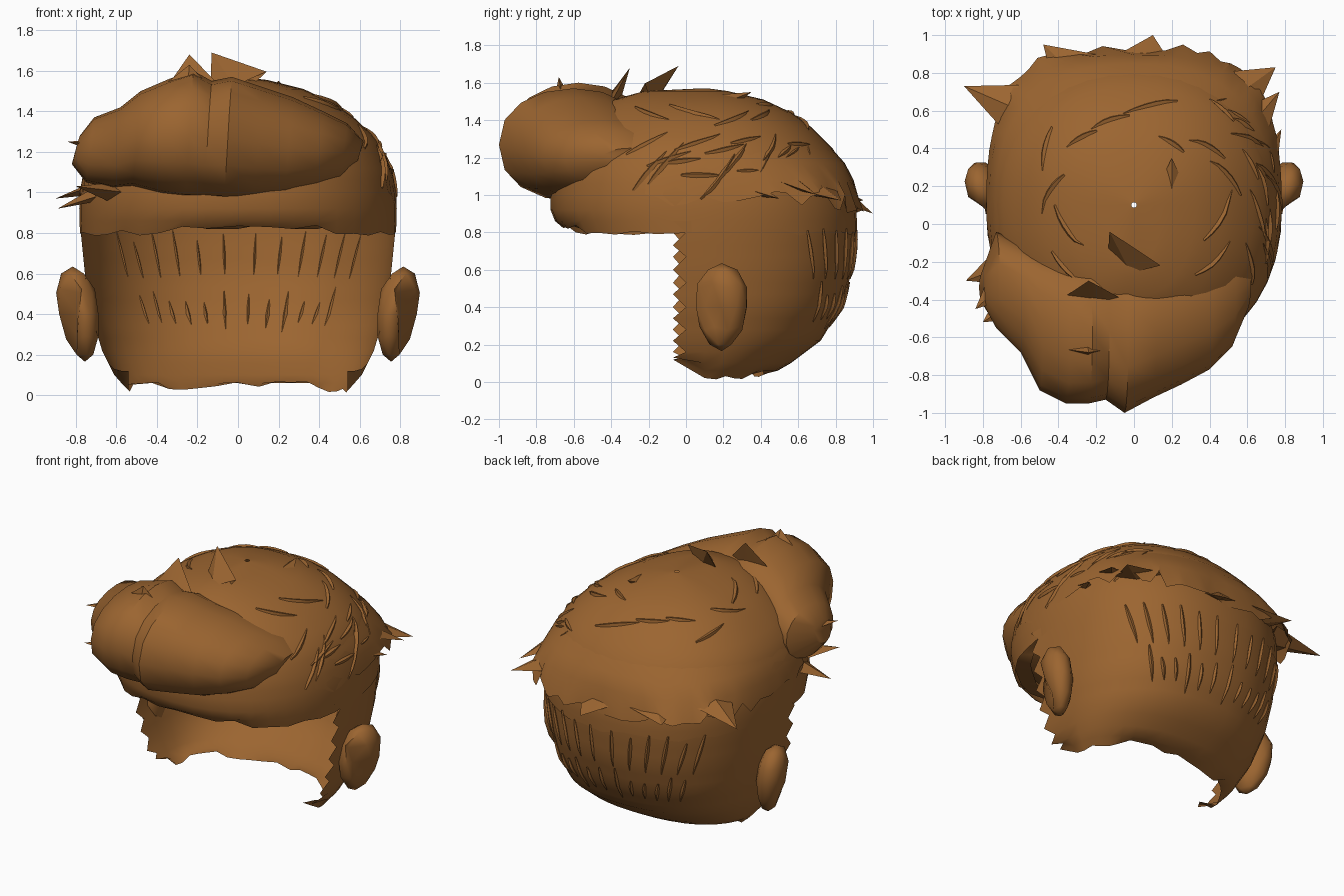
import bpy, bmesh, math, random
from mathutils import Vector, Matrix

if "Cube" in bpy.data.objects:
    bpy.data.objects.remove(bpy.data.objects["Cube"])
random.seed(4)

brown = bpy.data.materials.new("brown_hair")
brown.diffuse_color = (0.33, 0.13, 0.03, 1)
brown.use_nodes = True
brown.node_tree.nodes["Principled BSDF"].inputs["Base Color"].default_value = brown.diffuse_color
YC = 0.1
# scalp contour: height, half width, back y, front y
PROFILE = [(0.02, .54, .42, -.03), (.10, .61, .56, -.03), (.22, .67, .72, -.03),
           (.40, .725, .83, -.03), (.60, .755, .89, -.03), (.80, .775, .91, -.66),
           (.90, .78, .91, -.72), (1.0, .775, .89, -.72), (1.12, .75, .85, -.71),
           (1.25, .69, .78, -.66), (1.36, .58, .67, -.58), (1.44, .47, .56, -.49),
           (1.51, .32, .41, -.38), (1.555, .14, .22, -.22), (1.57, .01, .11, .09)]


def scalp(th, z, out=0.0, n=2.25):
    """Point on the scalp; th = 0 is right, 90 is back, 270 is front."""
    rows = PROFILE
    i = next((k for k in range(1, len(rows)) if z <= rows[k][0]), len(rows) - 1)
    a, b = rows[i - 1], rows[i]
    t = max(0, min(1, (z - a[0]) / (b[0] - a[0])))
    w, yb, yf = (a[k] + (b[k] - a[k]) * t for k in (1, 2, 3))
    c, s = math.cos(math.radians(th)), math.sin(math.radians(th))
    x = math.copysign(abs(c) ** (2 / n), c) * (w + out)
    r = (yb - YC if s > 0 else YC - yf) + out
    return Vector((x, YC + math.copysign(abs(s) ** (2 / n), s) * r, z))


def finish(bm, name, angle=45):
    bmesh.ops.remove_doubles(bm, verts=bm.verts, dist=0.0005)
    bmesh.ops.recalc_face_normals(bm, faces=bm.faces)
    me = bpy.data.meshes.new(name)
    bm.to_mesh(me)
    bm.free()
    me.materials.append(brown)
    me.shade_smooth()
    me.set_sharp_from_angle(angle=math.radians(angle))
    ob = bpy.data.objects.new(name, me)
    bpy.context.collection.objects.link(ob)
    return ob


def grid(name, rows, closed=False, caps=False, angle=45):
    bm = bmesh.new()
    vs = [[bm.verts.new(p) for p in r] for r in rows]
    m = len(rows[0])
    for a, b in zip(vs, vs[1:]):
        for j in range(m if closed else m - 1):
            k = (j + 1) % m
            bm.faces.new((a[j], a[k], b[k], b[j]))
    if caps:
        bm.faces.new(vs[0])
        bm.faces.new(vs[-1])
    return finish(bm, name, angle)


# back of the head: open U shell with ragged front edges
rows = []
for i, z in enumerate([.02, .06, .10, .16, .22, .28, .34, .40, .47, .53, .60, .67, .73, .80, .86]):
    arc = [scalp(a, z) for a in range(0, 181, 9)]
    if i == 0:
        for p in arc:
            p.z += random.uniform(-.015, .04) + .03 * (1 - abs(p.x) / .6)
    jag = [.03 if i % 2 else -.04, -.04 if i % 2 else .02]
    x = arc[0].x
    zz = z + (.1 if i == 0 else .06 if i == 1 else .03 if i == 2 else 0)
    rows.append([Vector((x, -.03 + jag[0], zz))] + arc + [Vector((-x, -.03 + jag[1], zz))])
grid("back_hair_shell", rows)

# crown: closed dome, open underneath, ragged brim
rows = []
for i, z in enumerate([.80, .86, .92, 1.0, 1.06, 1.12, 1.19, 1.25, 1.31, 1.36, 1.40, 1.44, 1.48, 1.51, 1.54, 1.555, 1.57]):
    ring = [scalp(a, z, .004) for a in range(0, 360, 9)]
    if i == 0:
        for p in ring:
            p.z += random.uniform(-.02, .02) + max(0, -p.y - .5) * .2
    rows.append(ring)
grid("crown_hair", rows, closed=True)

# inward lip beneath the fringe
angs = list(range(190, 351, 10))
lip = []
for k in range(3):
    lip.append([Vector((p.x * (1 - .03 * k), p.y + .06 * k, .86 - .02 * k + (.03 if j % 3 == 0 else 0)))
                for j, p in enumerate(scalp(a, .84) for a in angs)])
grid("fringe_lip", lip)

# upper layer: flared ragged skirt over the sides and back
angs = list(range(-20, 201, 5))
skirt = []
for z, out, n in [(1.27, .0, 2.25), (1.17, .02, 2.4), (1.08, .025, 2.7), (.98, .02, 3.1)]:
    row = []
    for j, a in enumerate(angs):
        back = max(0, math.sin(math.radians(a)))
        p = scalp(a, z, out * (.3 + back), 2.25 + (n - 2.25) * min(1, back * 1.5))
        if z < 1:
            p.z += random.uniform(-.05, .05) - .03 * back
            p.y += random.uniform(-.01, .04) * back
        row.append(p)
    skirt.append(row)
grid("upper_hair_layer", skirt, angle=35)

# quiff: roll lofted across the forehead (x, front y, back y, bottom z, top z)
QUIFF = [(-.80, -.42, -.25, 1.14, 1.28), (-.73, -.55, -.05, 1.05, 1.37), (-.60, -.68, -.10, 1.02, 1.42),
         (-.50, -.88, -.15, 1.03, 1.50), (-.36, -.95, -.2, .99, 1.56), (-.24, -.95, -.2, .97, 1.60),
         (-.15, -.93, -.2, .97, 1.55), (-.05, -1.0, -.2, .965, 1.57), (.10, -.92, -.2, .965, 1.52),
         (.25, -.85, -.15, .97, 1.47), (.40, -.77, -.12, 1.01, 1.40), (.52, -.65, -.1, 1.05, 1.34),
         (.60, -.45, -.15, 1.13, 1.25)]
rows = []
for i, (x, yf, yb, zb, zt) in enumerate(QUIFF):
    ring = []
    for j in range(16):
        t = j * math.tau / 16
        c, s = math.cos(t), math.sin(t)
        bump = 1 + .035 * math.sin(3 * t + i * 1.3)
        ring.append(Vector((x + .02 * s,
                            (yf + yb) / 2 + c * (yb - yf) / 2 * (bump if c > -.7 else 1),
                            (zb + zt) / 2 + math.copysign(abs(s) ** .85, s) * (zt - zb) / 2)))
    rows.append(ring)
grid("quiff", rows, closed=True, caps=True, angle=40)


# tufts: flat tapered shards from a base point to a tip
def tuft(name, base, tip, width, thick=.05):
    b, t = Vector(base), Vector(tip)
    d = (t - b).normalized()
    side = d.cross(Vector((0, 0, 1)) if abs(d.z) < .6 else Vector((0, 1, 0))).normalized()
    up = side.cross(d)
    bm = bmesh.new()
    ring = [bm.verts.new(b + side * width * u + up * thick * v)
            for u, v in ((1, 0), (0, 1), (-1, 0), (0, -1))]
    apex = bm.verts.new(t)
    for k in range(4):
        bm.faces.new((ring[k], ring[(k + 1) % 4], apex))
    finish(bm, name, 30)


TUFTS = [((-.22, -.42, 1.44), (-.24, -.30, 1.68), .20), ((.0, -.22, 1.50), (-.13, -.04, 1.69), .17),
         ((-.25, -.66, 1.50), (-.24, -.68, 1.63), .14), ((.2, .2, 1.49), (.2, .35, 1.55), .07),
         ((-.62, -.25, 1.22), (-.84, -.45, 1.25), .14), ((-.62, -.2, 1.02), (-.89, -.3, .92), .14),
         ((-.62, -.4, 1.0), (-.80, -.52, 1.03), .12), ((-.6, .6, 1.05), (-.90, .73, .97), .15),
         ((-.3, .78, 1.0), (-.48, .95, .97), .16), ((.05, .8, 1.02), (.1, 1.0, .90), .22),
         ((.5, .65, 1.05), (.75, .83, .97), .18), ((.6, .5, 1.1), (.77, .70, 1.0), .12),
         ((.68, .3, 1.05), (.78, .5, .98), .08)]
for b, t, w in TUFTS:
    tuft("hair_tuft", b, t, w)


# strands: thin tapered slivers lying on the scalp
def strands(name, specs):
    bm = bmesh.new()
    for a0, z0, a1, z1, w in specs:
        rings = []
        for k in range(6):
            u = k / 5
            z = z0 + (z1 - z0) * u
            p = scalp(a0 + (a1 - a0) * u, z, .004)
            ctr = Vector((0, YC, .75))
            nrm = (p - ctr).normalized()
            q = scalp(a0 + (a1 - a0) * (u + .05), z + (z1 - z0) * .05, .004)
            side = nrm.cross(q - p).normalized()
            r = w * (.15 + math.sin(math.pi * min(1, u * .9 + .1)))
            rings.append([bm.verts.new(v) for v in (p + side * r, p + nrm * r, p - side * r, p - nrm * r)])
        for r0, r1 in zip(rings, rings[1:]):
            for k in range(4):
                bm.faces.new((r0[k], r0[(k + 1) % 4], r1[(k + 1) % 4], r1[k]))
    finish(bm, name, 30)


ru = random.uniform
strands("nape_strands", [(a, .80 + ru(-.03, .03), a + (a - 90) * -.12, .55, .011) for a in range(40, 142, 9)]
        + [(a, .5 + ru(-.04, .04), a + (90 - a) * .1, .31 + ru(-.03, .03), .011) for a in range(52, 130, 7)])
strands("side_strands", [(a, 1.03 + ru(-.06, .2), a + 12, 1.1 + ru(0, .2), .014) for a in range(-25, 50, 6)]
        + [(a, 1.2 + ru(-.06, .1), a + 16, 1.22 + ru(0, .12), .012) for a in range(-30, 50, 10)])
strands("crown_strands", [(a, 1.4 + ru(-.05, .1), a + 25, 1.42 + ru(-.04, .1), .013) for a in range(-40, 230, 22)])

# ears: flattened lumps, mirrored
for name, sgn in (("right_ear", 1), ("left_ear", -1)):
    bm = bmesh.new()
    bmesh.ops.create_icosphere(bm, subdivisions=2, radius=1)
    for v in bm.verts:
        x, y, z = v.co
        s = .85 + .15 * z
        v.co = Vector((sgn * (.785 + .12 * x * s + .03 * z), .19 + .16 * y * s + .04 * x, .40 + .235 * z))
        if .2 < x < .75 and y < -.3 and abs(z) < .5:
            v.co.x -= sgn * .05
    finish(bm, name, 60)
